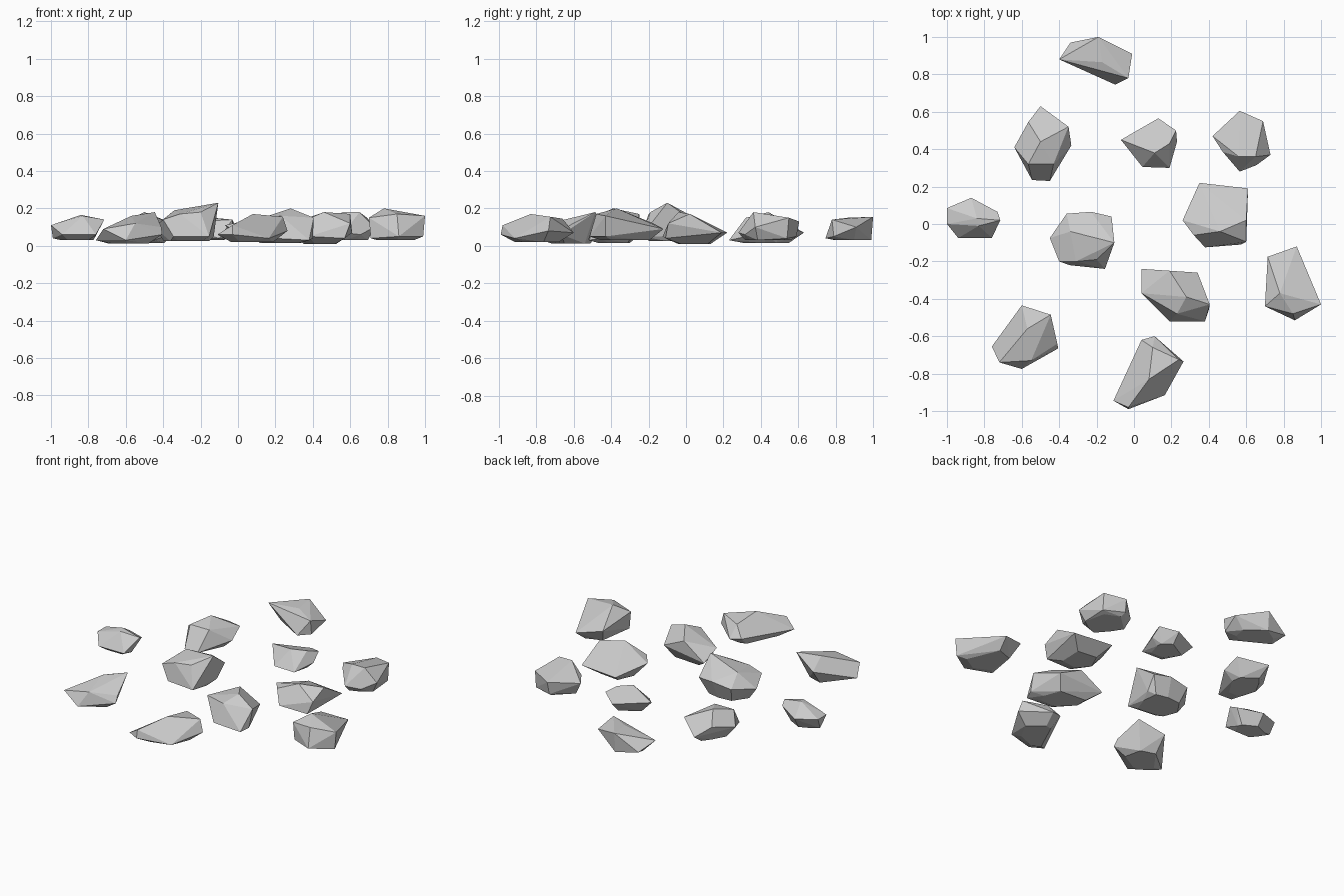
import bpy, bmesh
from mathutils import Vector


def rock(name, rim, crown, base_z, shrink=0.6, shift=(0, 0)):
    """Faceted stone: hull of a rim outline, crown points and a smaller underside."""
    pts = [Vector(p) for p in rim]
    mid = sum(pts, Vector()) / len(pts)
    under = []
    for p in pts:
        q = mid.lerp(p, shrink)
        under.append(Vector((q.x + shift[0], q.y + shift[1], base_z)))
    bm = bmesh.new()
    for p in pts + [Vector(c) for c in crown] + under:
        bm.verts.new(p)
    bmesh.ops.convex_hull(bm, input=bm.verts[:])
    loose = [v for v in bm.verts if not v.link_faces]
    bmesh.ops.delete(bm, geom=loose, context='VERTS')
    bmesh.ops.dissolve_limit(bm, angle_limit=0.1, verts=bm.verts[:], edges=bm.edges[:])
    bmesh.ops.recalc_face_normals(bm, faces=bm.faces[:])
    mesh = bpy.data.meshes.new(name)
    bm.to_mesh(mesh)
    bm.free()
    bpy.context.collection.objects.link(bpy.data.objects.new(name, mesh))


# Back row
rock("rock_back",
     [(-.40, .88, .12), (-.34, .97, .06), (-.19, 1.0, .155), (-.01, .91, .10),
      (-.03, .78, .14), (-.10, .745, .04)],
     [(-.17, .865, .15), (-.19, .99, .03), (-.03, .79, .05)], .03)
rock("rock_back_left",
     [(-.50, .63, .07), (-.35, .52, .12), (-.335, .42, .07), (-.45, .23, .03),
      (-.545, .235, .03), (-.64, .41, .09), (-.565, .545, .12)],
     [(-.565, .32, .15), (-.43, .32, .15), (-.50, .44, .18)], .015)
rock("rock_back_middle",
     [(.13, .565, .09), (.225, .50, .12), (.23, .44, .07), (.19, .30, .05),
      (.045, .305, .05), (-.07, .45, .11)],
     [(.11, .38, .15), (.19, .43, .14)], .03)
rock("rock_back_right",
     [(.565, .605, .13), (.69, .55, .15), (.73, .37, .10), (.655, .315, .06),
      (.565, .28, .07), (.475, .385, .12), (.42, .47, .11)],
     [(.56, .36, .18), (.65, .36, .18), (.69, .54, .04), (.56, .59, .05)], .03, .75)

# Middle row
rock("rock_left",
     [(-1, .085, .11), (-.87, .14, .10), (-.73, .065, .12), (-.715, .02, .14),
      (-.76, -.075, .06), (-.94, -.075, .06), (-1, .0, .11)],
     [(-.84, .03, .165), (-.83, -.01, .16), (-.99, .05, .04)], .03)
rock("rock_centre",
     [(-.36, .055, .12), (-.23, .065, .14), (-.12, .04, .13), (-.105, -.10, .23),
      (-.155, -.24, .05), (-.345, -.22, .05), (-.40, -.20, .14), (-.45, -.075, .10)],
     [(-.34, -.04, .19), (-.31, -.20, .17), (-.20, -.19, .18), (-.13, -.03, .05)],
     .025, .7)
rock("rock_centre_right",
     [(.35, .22, .07), (.61, .19, .07), (.60, -.095, .12), (.38, -.125, .05),
      (.26, .02, .11)],
     [(.46, -.04, .18), (.60, .02, .17), (.57, -.11, .04), (.32, -.06, .12)], .01, .5)

# Front rows
rock("rock_front_middle",
     [(.04, -.24, .07), (.34, -.26, .10), (.405, -.43, .15), (.38, -.52, .03),
      (.19, -.52, .04), (.04, -.37, .12)],
     [(.28, -.39, .20), (.23, -.48, .16), (.19, -.25, .17), (.40, -.46, .04)], .015)
rock("rock_right",
     [(.87, -.12, .09), (1.0, -.43, .16), (.86, -.515, .05), (.70, -.44, .15),
      (.715, -.175, .12)],
     [(.78, -.37, .20), (.85, -.48, .17), (.99, -.43, .05), (.71, -.44, .04)], .03, .65)
rock("rock_front",
     [(.11, -.60, .07), (.265, -.735, .08), (.165, -.915, .04), (-.03, -.99, .06),
      (-.11, -.945, .06), (.04, -.62, .08)],
     [(.08, -.83, .17), (.24, -.725, .155), (-.03, -.98, .11), (.10, -.66, .145)], .02)
rock("rock_front_left",
     [(-.60, -.435, .11), (-.445, -.485, .18), (-.405, -.665, .06), (-.60, -.775, .03),
      (-.72, -.74, .09), (-.76, -.655, .03)],
     [(-.55, -.73, .12), (-.57, -.56, .16), (-.41, -.64, .10)], .012)
